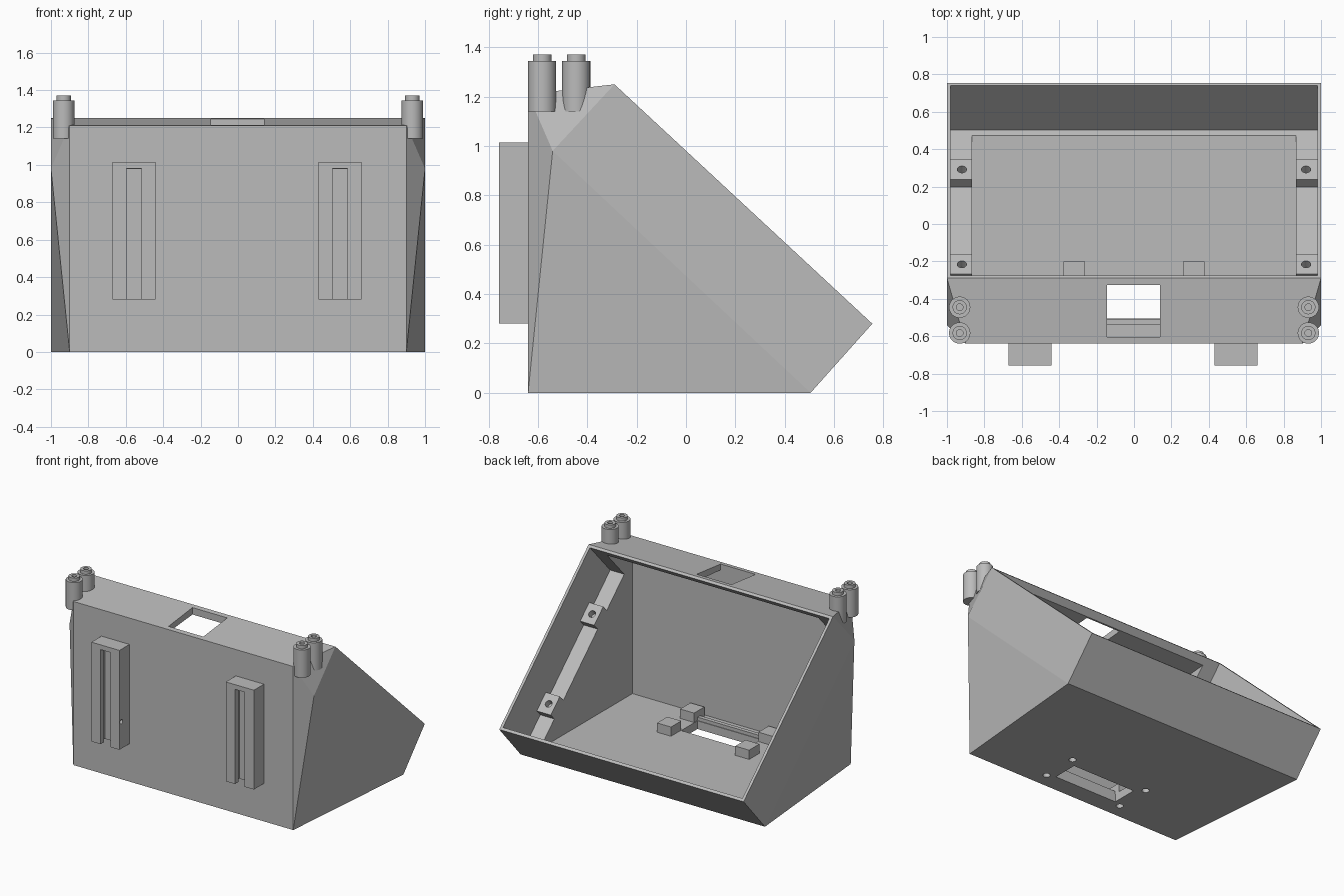
import bpy, bmesh, math
from mathutils import Vector, Matrix

cube = bpy.data.objects.get("Cube")
if cube:
    bpy.data.objects.remove(cube, do_unlink=True)

grey = bpy.data.materials.new("matte grey")
grey.use_nodes = True
grey.diffuse_color = (0.5, 0.5, 0.5, 1)
grey.node_tree.nodes["Principled BSDF"].inputs["Base Color"].default_value = (0.5, 0.5, 0.5, 1)

# Slanted opening: s runs down the slope, d runs inwards from the rim
RIM = Vector((0, -0.29, 1.25))
SLOPE = (Vector((0, 0.755, 0.28)) - RIM).normalized()
NORMAL = Vector((1, 0, 0)).cross(SLOPE)
if NORMAL.z < 0:
    NORMAL.negate()


def tilt(s, d):
    p = RIM + SLOPE * s - NORMAL * d
    return p.y, p.z


def finish(name, bm):
    bmesh.ops.recalc_face_normals(bm, faces=bm.faces)
    me = bpy.data.meshes.new(name)
    bm.to_mesh(me)
    bm.free()
    me.materials.append(grey)
    ob = bpy.data.objects.new(name, me)
    bpy.context.scene.collection.objects.link(ob)
    return ob


def hull(name, points):
    bm = bmesh.new()
    for p in points:
        bm.verts.new(p)
    bmesh.ops.convex_hull(bm, input=bm.verts)
    bmesh.ops.delete(bm, geom=[v for v in bm.verts if not v.link_faces], context='VERTS')
    bmesh.ops.dissolve_limit(bm, angle_limit=0.002, verts=bm.verts, edges=bm.edges)
    return finish(name, bm)


def prism(name, x0, x1, profile):
    return hull(name, [(x, y, z) for x in (x0, x1) for y, z in profile])


def box(name, x0, x1, y0, y1, z0, z1):
    return prism(name, x0, x1, [(y, z) for y in (y0, y1) for z in (z0, z1)])


def slab(name, x0, x1, s0, s1, d0, d1):
    return prism(name, x0, x1, [tilt(s, d) for s in (s0, s1) for d in (d0, d1)])


def rod(name, centre, axis, r, length):
    bm = bmesh.new()
    m = Matrix.Translation(centre) @ Vector(axis).to_track_quat('Z', 'Y').to_matrix().to_4x4()
    bmesh.ops.create_cone(bm, cap_ends=True, segments=24, radius1=r, radius2=r,
                          depth=length, matrix=m)
    return finish(name, bm)


def carve(ob, cutters):
    for c in cutters:
        mod = ob.modifiers.new("cut", 'BOOLEAN')
        mod.object, mod.operation, mod.solver = c, 'DIFFERENCE', 'EXACT'
    bpy.context.view_layer.update()
    dg = bpy.context.evaluated_depsgraph_get()
    me = bpy.data.meshes.new_from_object(ob.evaluated_get(dg))
    ob.modifiers.clear()
    ob.data = me
    for c in cutters:
        bpy.data.objects.remove(c, do_unlink=True)


# Housing: a tilted bezel tapering to the narrower front wall
bezel = [(0, 0), tilt(1.426, 0), tilt(0, 0.368), (0.505, 0.0)]
bezel[0] = tilt(0, 0)
housing = hull("housing",
               [(x, y, z) for x in (-1, 1) for y, z in bezel] +
               [(x, -0.64, z) for x in (-0.9, 0.9) for z in (0, 1.21)])

cuts = [
    slab("recess_cut", -0.98, 0.98, 0.02, 1.405, -0.03, 0.35),
    prism("cavity_cut", -0.865, 0.865,
          [(-0.61, 0.06), (-0.61, 1.17), tilt(0.025, 0.05), tilt(1.403, 0.2), tilt(1.403, 0.315)]),
    box("top_slot_cut", -0.145, 0.14, -0.605, -0.325, 1.1, 1.4),
    box("floor_slot_cut", -0.26, 0.26, -0.505, -0.315, -0.1, 0.2),
]
STANDOFFS = [(x, y) for x in (-0.32, 0.32) for y in (-0.26, -0.53)]
for x, y in STANDOFFS:
    cuts.append(rod("screw_cut", (x, y, 0), (0, 0, 1), 0.025, 0.09))
carve(housing, cuts)

# Floor standoffs and the rib joining the front pair
for x, y in STANDOFFS:
    box("standoff", x - 0.057, x + 0.057, y - 0.06, y + 0.06, 0.055, 0.13)
box("floor_rib", -0.27, 0.27, -0.54, -0.51, 0.055, 0.085)

# Screw blocks on the side ledges inside the opening
for side in (-1, 1):
    for s in (0.371, 1.063):
        block = slab("screw_block", side * 0.865, side * 0.985, s - 0.072, s + 0.072, 0.29, 0.355)
        y, z = tilt(s, 0.29)
        carve(block, [rod("hole_cut", (side * 0.92, y, z), NORMAL, 0.025, 0.1)])

# Front rails with an undercut slot, open at the bottom
for x in (-0.555, 0.545):
    rail = box("front_rail", x - 0.115, x + 0.115, -0.757, -0.635, 0.28, 1.015)
    rail_cuts = [box("slot_cut", x - 0.04, x + 0.04, -0.8, -0.68, 0.2, 0.98),
                 box("undercut", x - 0.065, x + 0.065, -0.715, -0.67, 0.2, 0.979)]
    if x < 0:
        rail_cuts.append(rod("pin_cut", (x + 0.115, -0.735, 0.48), (1, 0, 0), 0.016, 0.06))
    carve(rail, rail_cuts)


# Corner posts: turned profile with a stepped tip and a bore
def post(x, y):
    profile = [(0, 1.14), (0.057, 1.14), (0.057, 1.345), (0.038, 1.345),
               (0.038, 1.37), (0.018, 1.37), (0.018, 1.28), (0, 1.28)]
    bm = bmesh.new()
    vs = [bm.verts.new((x + r, y, z)) for r, z in profile]
    es = [bm.edges.new(pair) for pair in zip(vs, vs[1:])]
    bmesh.ops.spin(bm, geom=vs + es, cent=(x, y, 0), axis=(0, 0, 1),
                   angle=math.tau, steps=32, use_duplicate=False)
    bmesh.ops.remove_doubles(bm, verts=bm.verts, dist=0.0005)
    ob = finish("corner_post", bm)
    bpy.ops.object.select_all(action='DESELECT')
    ob.select_set(True)
    bpy.context.view_layer.objects.active = ob
    bpy.ops.object.shade_smooth_by_angle(angle=math.radians(35))


for x in (-0.932, 0.932):
    for y in (-0.445, -0.583):
        post(x, y)
